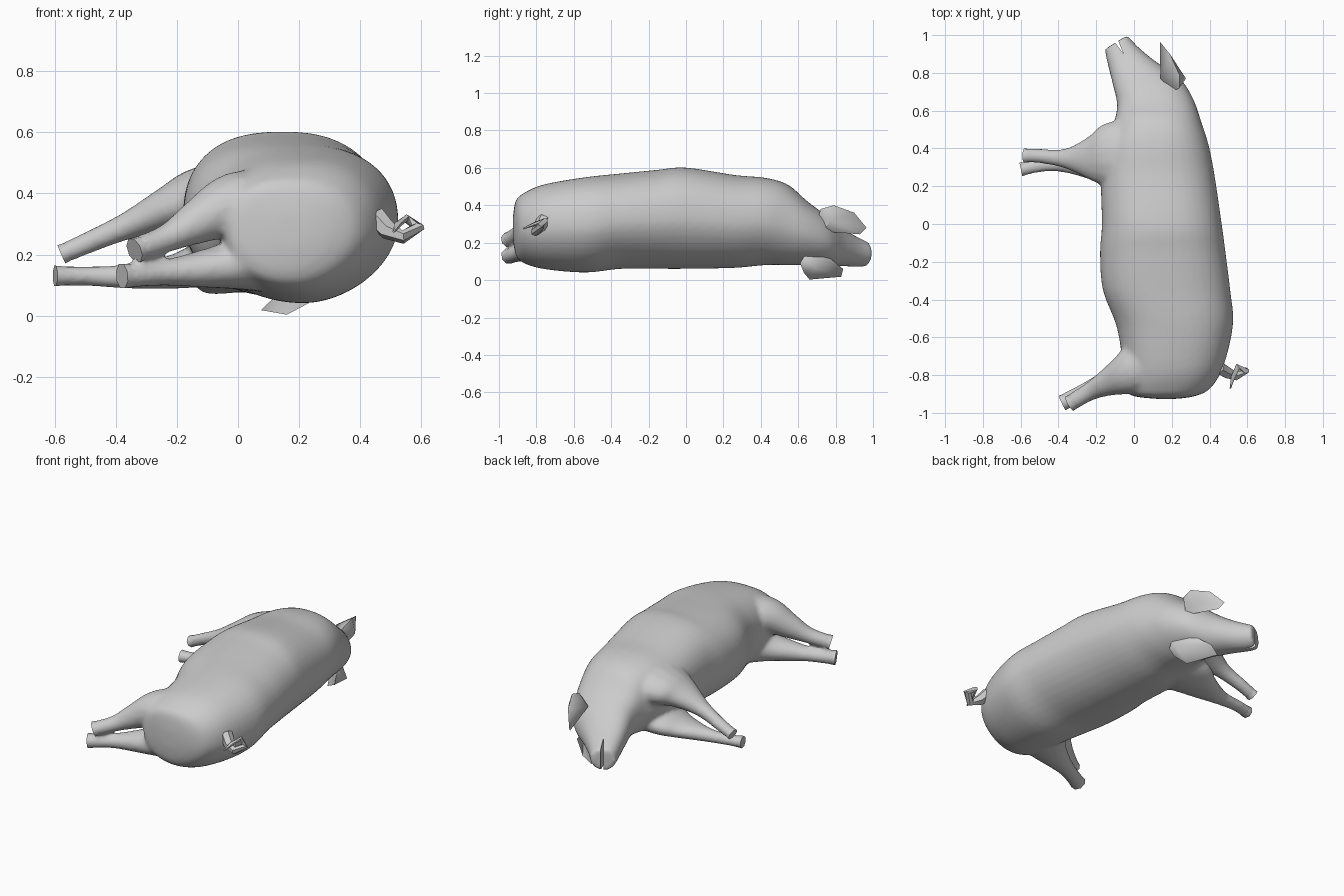
import bpy, bmesh, math
from mathutils import Vector

old = bpy.data.objects.get("Cube")
if old:
    bpy.data.objects.remove(old)

skin = bpy.data.materials.new("pale grey skin")
skin.use_nodes = True
skin.diffuse_color = (0.6, 0.6, 0.6, 1)
skin.node_tree.nodes["Principled BSDF"].inputs["Base Color"].default_value = (0.6, 0.6, 0.6, 1)


def round_power(ca, sa):
    return 2.0


def torso_power(ca, sa):
    """Fuller flank above, flatter slope under the back."""
    if sa > 0:
        return 2.35 if ca > 0 else 2.5
    return 1.8 if ca > 0 else 2.15


def loft(bm, rings, sides, power=round_power):
    """Skin a closed tube over rings given as (centre, half axis, half axis)."""
    loops = []
    for c, u, v in rings:
        loop = []
        for i in range(sides):
            a = math.tau * (i + 0.5) / sides
            ca, sa = math.cos(a), math.sin(a)
            e = 2 / power(ca, sa)
            cu = math.copysign(abs(ca) ** e, ca)
            sv = math.copysign(abs(sa) ** e, sa)
            loop.append(bm.verts.new(c + u * cu + v * sv))
        loops.append(loop)
    for lo, hi in zip(loops, loops[1:]):
        for i in range(sides):
            j = (i + 1) % sides
            bm.faces.new((lo[i], lo[j], hi[j], hi[i]))
    bm.faces.new(loops[0][::-1])
    bm.faces.new(loops[-1])


def smooth_rows(rows, steps=4):
    """Run a curve through rows of numbers, adding rows in between."""
    out = []
    for i in range(len(rows) - 1):
        a, b = rows[max(i - 1, 0)], rows[i]
        c, d = rows[i + 1], rows[min(i + 2, len(rows) - 1)]
        for s in range(steps):
            t = s / steps
            out.append([q + 0.5 * t * (r - p + t * (2 * p - 5 * q + 4 * r - w
                        + t * (3 * (q - r) + w - p)))
                        for p, q, r, w in zip(a, b, c, d)])
    return out + [rows[-1]]


def limb_rings(path):
    """Turn (x, y, z, width, height) points into rings square to the path."""
    pts = [Vector(p[:3]) for p in path]
    rings = []
    for i, p in enumerate(path):
        t = (pts[min(i + 1, len(pts) - 1)] - pts[max(i - 1, 0)]).normalized()
        u = t.cross(Vector((0, 0, 1))).normalized()
        rings.append((pts[i], u * p[3], u.cross(t) * p[4]))
    return rings


def activate(ob):
    bpy.ops.object.select_all(action='DESELECT')
    ob.select_set(True)
    bpy.context.view_layer.objects.active = ob


def finish(bm, name, angle=50):
    bmesh.ops.recalc_face_normals(bm, faces=bm.faces[:])
    mesh = bpy.data.meshes.new(name)
    bm.to_mesh(mesh)
    bm.free()
    mesh.materials.append(skin)
    ob = bpy.data.objects.new(name, mesh)
    bpy.context.collection.objects.link(ob)
    activate(ob)
    bpy.ops.object.shade_smooth_by_angle(angle=math.radians(angle))
    return ob


# Body and head: belly x, y, back x, y, lowest and highest level
stations = [
    (0.12, -0.926, 0.22, -0.926, 0.23, 0.33),
    (0.00, -0.912, 0.32, -0.912, 0.14, 0.42),
    (-0.04, -0.88, 0.405, -0.87, 0.095, 0.46),
    (-0.055, -0.78, 0.475, -0.75, 0.06, 0.51),
    (-0.09, -0.55, 0.525, -0.53, 0.04, 0.55),
    (-0.165, -0.35, 0.51, -0.35, 0.06, 0.57),
    (-0.18, -0.15, 0.485, -0.15, 0.06, 0.59),
    (-0.17, 0.00, 0.465, 0.00, 0.06, 0.602),
    (-0.175, 0.25, 0.425, 0.27, 0.065, 0.562),
    (-0.15, 0.43, 0.395, 0.42, 0.08, 0.547),
    (-0.10, 0.56, 0.36, 0.53, 0.08, 0.51),
    (-0.09, 0.64, 0.315, 0.66, 0.08, 0.42),
    (-0.11, 0.73, 0.245, 0.77, 0.075, 0.345),
    (-0.13, 0.81, 0.13, 0.85, 0.075, 0.28),
    (-0.147, 0.88, 0.03, 0.93, 0.07, 0.235),
    (-0.155, 0.925, -0.035, 1.0, 0.07, 0.205),
]
body_rings = []
for bx, by, kx, ky, low, high in smooth_rows(stations):
    a = Vector((bx, by, (low + high) / 2))
    b = Vector((kx, ky, (low + high) / 2))
    body_rings.append(((a + b) / 2, (b - a) / 2, Vector((0, 0, (high - low) / 2))))

# Legs, from shoulder or hip to hoof
legs = {
    "front_upper": [(0.05, 0.36, 0.39, 0.20, 0.14), (-0.12, 0.358, 0.385, 0.185, 0.105),
                    (-0.22, 0.348, 0.355, 0.125, 0.075), (-0.36, 0.347, 0.295, 0.054, 0.046),
                    (-0.50, 0.36, 0.235, 0.039, 0.036), (-0.575, 0.362, 0.202, 0.039, 0.034)],
    "front_lower": [(0.05, 0.34, 0.20, 0.18, 0.11), (-0.12, 0.345, 0.165, 0.16, 0.075),
                    (-0.22, 0.335, 0.142, 0.11, 0.055), (-0.38, 0.32, 0.128, 0.047, 0.04),
                    (-0.50, 0.31, 0.13, 0.037, 0.033), (-0.595, 0.29, 0.13, 0.038, 0.035)],
    "rear_upper": [(0.12, -0.70, 0.35, 0.17, 0.13), (-0.01, -0.78, 0.365, 0.125, 0.105),
                   (-0.13, -0.835, 0.308, 0.077, 0.074), (-0.23, -0.885, 0.255, 0.05, 0.047),
                   (-0.335, -0.947, 0.215, 0.045, 0.042)],
    "rear_lower": [(0.10, -0.72, 0.19, 0.17, 0.12), (-0.02, -0.79, 0.165, 0.115, 0.08),
                   (-0.14, -0.84, 0.15, 0.072, 0.058), (-0.25, -0.885, 0.14, 0.049, 0.042),
                   (-0.375, -0.945, 0.13, 0.044, 0.042)],
}

# Body, head and legs fused into one skin
bm = bmesh.new()
loft(bm, body_rings, 40, torso_power)
for path in legs.values():
    loft(bm, limb_rings(smooth_rows(path)), 16)
body = finish(bm, "body")
remesh = body.modifiers.new("fuse", 'REMESH')
remesh.mode = 'VOXEL'
remesh.voxel_size = 0.011
soften = body.modifiers.new("soften", 'SMOOTH')
soften.factor = 0.5
soften.iterations = 14

# Mouth slit
bm = bmesh.new()
slit = [(-0.122, 0.99), (-0.098, 1.005), (-0.055, 0.9)]
floor = bm.faces.new([bm.verts.new((x, y, 0)) for x, y in slit])
top = bmesh.ops.extrude_face_region(bm, geom=[floor])
bmesh.ops.translate(bm, vec=(0, 0, 0.4),
                    verts=[g for g in top["geom"] if isinstance(g, bmesh.types.BMVert)])
cutter = finish(bm, "mouth_cutter")
cutter.hide_render = True
cut = body.modifiers.new("mouth", 'BOOLEAN')
cut.operation = 'DIFFERENCE'
cut.object = cutter
activate(body)
for name in ("fuse", "soften", "mouth"):
    bpy.ops.object.modifier_apply(modifier=name)
bpy.data.objects.remove(cutter)
body.data.materials.clear()
body.data.materials.append(skin)
bpy.ops.object.shade_smooth_by_angle(angle=math.radians(40))

# Flat-ended hooves
for name, path in legs.items():
    start, end = Vector(path[-2][:3]), Vector(path[-1][:3])
    ends = [(*start.lerp(end, t), path[-1][3] * s, path[-1][4] * s)
            for t, s in ((0.4, 0.85), (1.04, 1.03))]
    bm = bmesh.new()
    loft(bm, limb_rings(ends), 8)
    finish(bm, name + "_hoof")

# Leaf-shaped ears: rim, outer bulge, inner hollow
ears = {
    "upper_ear": ([(0.137, 0.965, 0.28), (0.19, 0.90, 0.36), (0.24, 0.79, 0.40),
                   (0.24, 0.72, 0.38), (0.20, 0.70, 0.32), (0.235, 0.74, 0.26),
                   (0.155, 0.93, 0.245)], (0.275, 0.77, 0.32), (0.14, 0.77, 0.34)),
    "lower_ear": ([(0.13, 0.84, 0.06), (0.075, 0.83, 0.018), (0.16, 0.66, 0.003),
                   (0.23, 0.63, 0.04), (0.25, 0.61, 0.09), (0.25, 0.63, 0.127),
                   (0.19, 0.75, 0.135)], (0.275, 0.69, 0.07), (0.13, 0.73, 0.07)),
}
for name, (rim, outer, inner) in ears.items():
    bm = bmesh.new()
    edge = [bm.verts.new(p) for p in rim]
    for tip in (bm.verts.new(outer), bm.verts.new(inner)):
        for i, v in enumerate(edge):
            bm.faces.new((v, edge[(i + 1) % len(edge)], tip))
    finish(bm, name, 65)

# Curly tail
bm = bmesh.new()
curl = [(0.45, -0.76, 0.325, 0.036, 0.036), (0.49, -0.785, 0.28, 0.034, 0.032),
        (0.54, -0.805, 0.257, 0.026, 0.022), (0.59, -0.775, 0.29, 0.022, 0.02),
        (0.55, -0.755, 0.318, 0.018, 0.014), (0.525, -0.81, 0.30, 0.013, 0.01),
        (0.51, -0.87, 0.275, 0.004, 0.004)]
loft(bm, limb_rings(curl), 6)
finish(bm, "tail")
